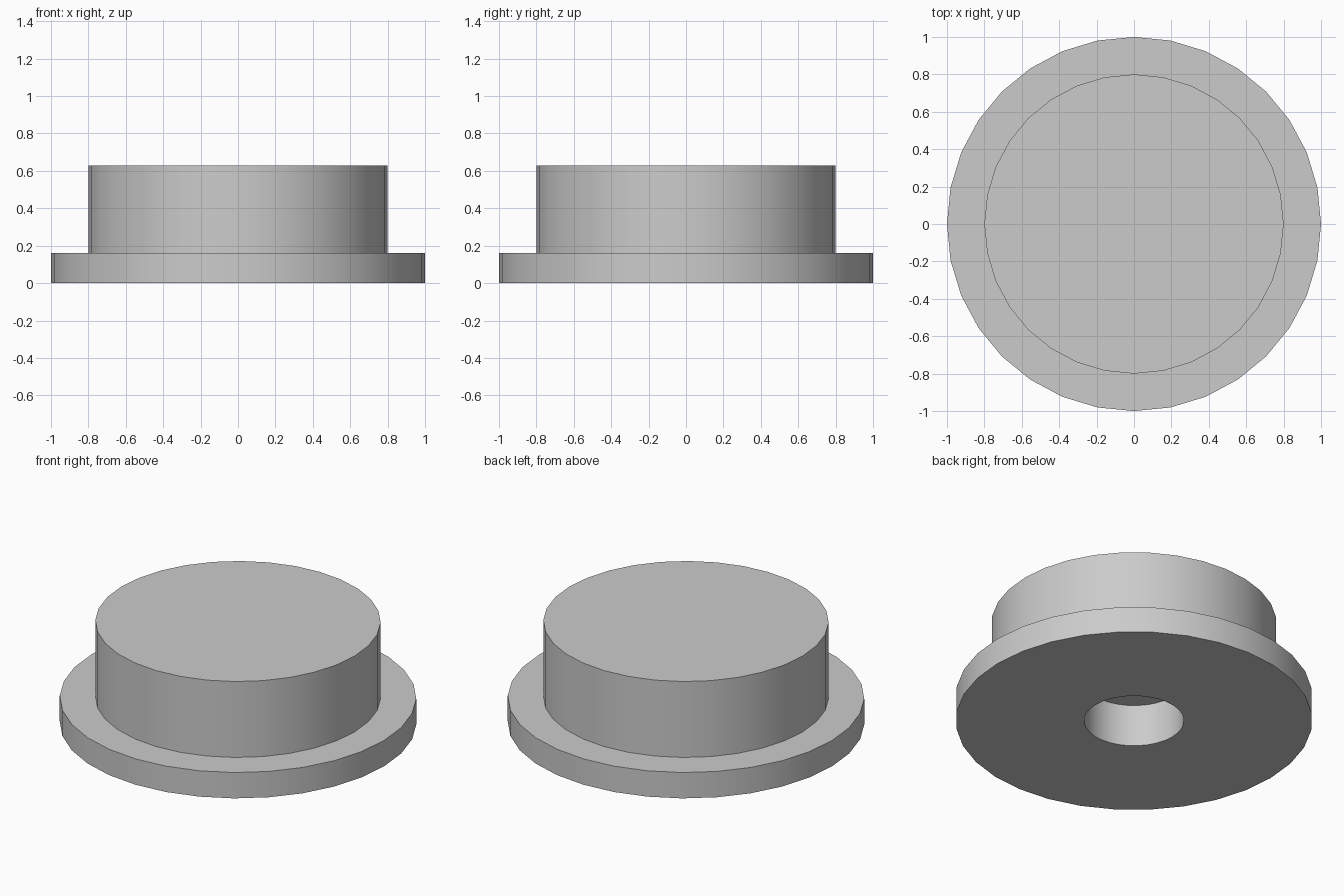
import bpy
import bmesh
import math

SIDES = 32

cube = bpy.data.objects.get("Cube")
if cube:
    bpy.data.objects.remove(cube, do_unlink=True)

# Plain grey material
grey = bpy.data.materials.new("light_grey")
grey.use_nodes = True
colour = (0.6, 0.6, 0.6, 1)
grey.diffuse_color = colour
grey.node_tree.nodes["Principled BSDF"].inputs["Base Color"].default_value = colour


def turned_solid(name, profile):
    """Revolve (radius, height) points around z and cap both ends."""
    bm = bmesh.new()
    rings = []
    for radius, height in profile:
        angles = [math.tau * i / SIDES for i in range(SIDES)]
        rings.append([bm.verts.new((radius * math.cos(a), radius * math.sin(a), height))
                      for a in angles])
    for lower, upper in zip(rings, rings[1:]):
        for i in range(SIDES):
            j = (i + 1) % SIDES
            bm.faces.new((lower[i], lower[j], upper[j], upper[i]))
    bm.faces.new(rings[0])
    bm.faces.new(rings[-1])
    bmesh.ops.recalc_face_normals(bm, faces=bm.faces[:])
    mesh = bpy.data.meshes.new(name)
    bm.to_mesh(mesh)
    bm.free()
    mesh.materials.append(grey)
    obj = bpy.data.objects.new(name, mesh)
    bpy.context.collection.objects.link(obj)
    return obj


# Blind hole, underside, flange rim, shoulder and raised body
plug = turned_solid("flanged_plug", [
    (0.28, 0.26),
    (0.28, 0),
    (1, 0),
    (1, 0.16),
    (0.8, 0.16),
    (0.8, 0.63),
])

# Round walls shade smoothly while the rims stay crisp
bpy.ops.object.select_all(action="DESELECT")
plug.select_set(True)
bpy.context.view_layer.objects.active = plug
bpy.ops.object.shade_smooth_by_angle(angle=math.radians(30))
